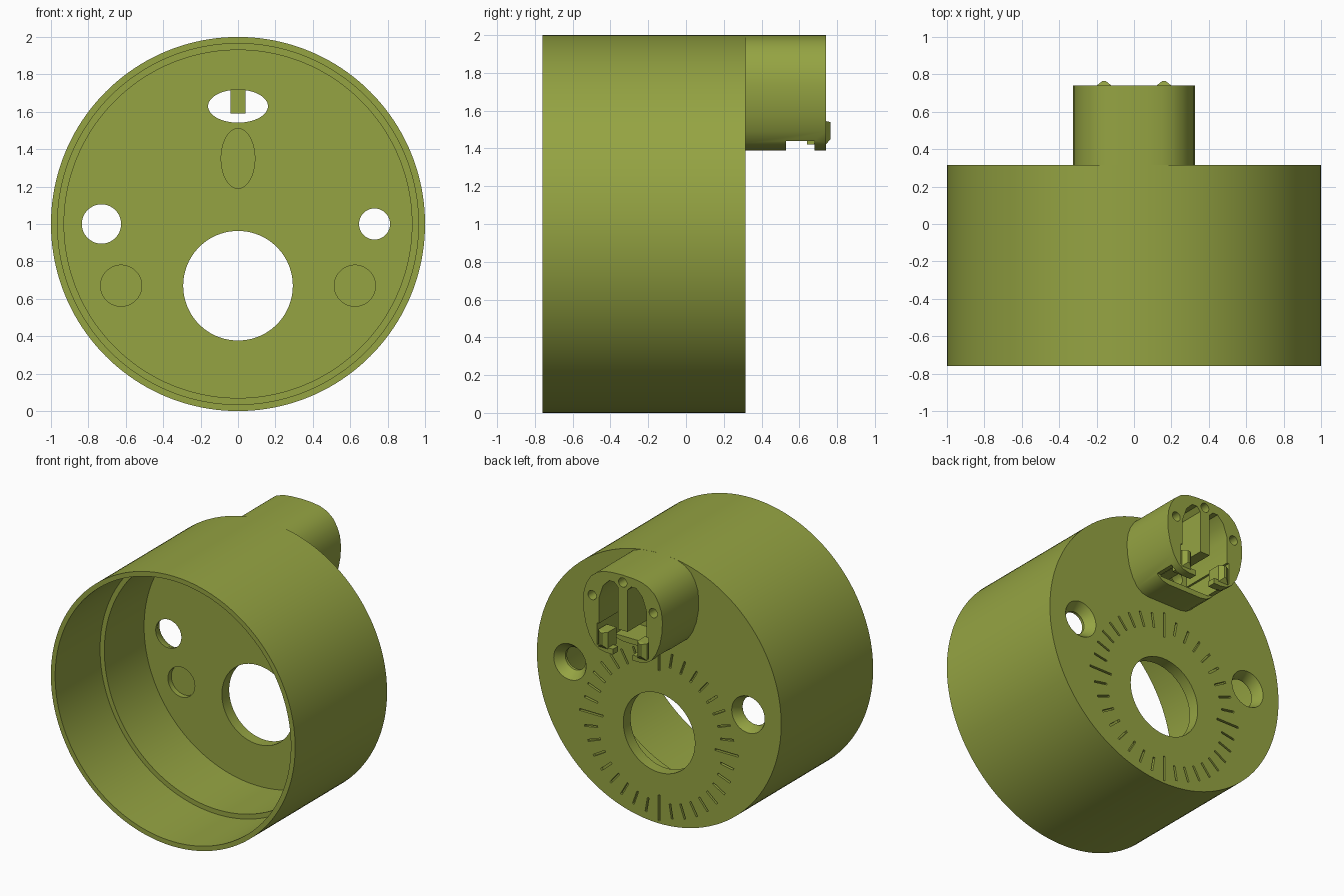
import bpy, bmesh, math

if "Cube" in bpy.data.objects:
    bpy.data.objects.remove(bpy.data.objects["Cube"])

olive = bpy.data.materials.new("olive")
olive.diffuse_color = (0.30, 0.37, 0.055, 1)
olive.use_nodes = True
olive.node_tree.nodes["Principled BSDF"].inputs["Base Color"].default_value = olive.diffuse_color

FRONT, BACK, FLOOR, TOP_Y = -0.76, 0.315, 0.23, 0.74


def add_prism(bm, near, far, y0, y1):
    """Solid between outline near at y0 and outline far at y1."""
    a = [bm.verts.new((x, y0, z)) for x, z in near]
    b = [bm.verts.new((x, y1, z)) for x, z in far]
    n = len(a)
    bm.faces.new(a)
    bm.faces.new(b[::-1])
    for i in range(n):
        j = (i + 1) % n
        bm.faces.new((a[j], a[i], b[i], b[j]))


def finish(name, bm):
    bmesh.ops.recalc_face_normals(bm, faces=bm.faces[:])
    me = bpy.data.meshes.new(name)
    bm.to_mesh(me)
    bm.free()
    me.materials.append(olive)
    ob = bpy.data.objects.new(name, me)
    bpy.context.collection.objects.link(ob)
    return ob


def prism(name, pts, y0, y1, far=None):
    bm = bmesh.new()
    add_prism(bm, pts, far or pts, y0, y1)
    return finish(name, bm)


def oval(x, z, rx, rz=None, n=64):
    rz = rz or rx
    return [(x + rx * math.cos(2 * math.pi * i / n),
             z + rz * math.sin(2 * math.pi * i / n)) for i in range(n)]


def rect(x0, x1, z0, z1):
    return [(x0, z0), (x1, z0), (x1, z1), (x0, z1)]


def cut(target, cutter):
    mod = target.modifiers.new("cut", 'BOOLEAN')
    mod.operation, mod.solver, mod.object = 'DIFFERENCE', 'EXACT', cutter
    bpy.context.view_layer.objects.active = target
    bpy.ops.object.modifier_apply(modifier=mod.name)
    bpy.data.objects.remove(cutter)


def smooth(ob):
    bpy.ops.object.select_all(action='DESELECT')
    ob.select_set(True)
    bpy.context.view_layer.objects.active = ob
    bpy.ops.object.shade_smooth_by_angle(angle=math.radians(30))


# Cup-shaped housing with a stepped inner wall
housing = prism("housing", oval(0, 1, 1, n=160), FRONT, BACK)
cut(housing, prism("cavity", oval(0, 1, 0.93, n=160), FRONT - 0.1, FLOOR))
cut(housing, prism("lip_step", oval(0, 1, 0.965, n=160), FRONT - 0.1, -0.235))

# Main opening and cable opening
cut(housing, prism("main_hole", oval(0, 0.67, 0.293, n=96), 0.1, 0.5))
cut(housing, prism("cable_hole", oval(0, 1.63, 0.16, 0.088), 0.1, 0.5))

# Countersunk screw holes
for x, r in ((-0.73, 0.105), (0.73, 0.083)):
    cut(housing, prism("screw_hole", oval(x, 1, r), 0.1, 0.5))
    cut(housing, prism("countersink", oval(x, 1, r), 0.25, 0.325,
                       oval(x, 1, 0.14)))

# Shallow recesses in the floor
for x, z, rx, rz in ((-0.625, 0.67, 0.11, 0.11), (0.625, 0.67, 0.11, 0.11),
                     (0, 1.35, 0.09, 0.16)):
    cut(housing, prism("recess", oval(x, z, rx, rz), 0.1, FLOOR + 0.04))

# Engraved dial marks around the main opening
bm = bmesh.new()
for i in range(36):
    t = math.radians(10 * i)
    r0, r1 = (0.46, 0.65) if i % 9 == 0 else (0.51, 0.62)
    c, s, w = math.cos(t), math.sin(t), 0.007
    pts = [(r * c - k * w * s, 0.67 + r * s + k * w * c)
           for r, k in ((r0, -1), (r1, -1), (r1, 1), (r0, 1))]
    add_prism(bm, pts, pts, BACK - 0.02, BACK + 0.05)
cut(housing, finish("dial_marks", bm))
smooth(housing)

# Connector block, its crown following the housing rim
half = [(0.08, 1.997), (0.15, 1.988), (0.21, 1.965), (0.26, 1.925),
        (0.295, 1.87), (0.317, 1.81), (0.325, 1.74), (0.322, 1.66),
        (0.305, 1.57), (0.275, 1.49), (0.235, 1.43), (0.19, 1.40),
        (0.14, 1.39)]
outline = [(0, 2.0)] + half + [(-x, z) for x, z in half[::-1]]
block = prism("connector_block", outline, BACK, TOP_Y)

# Two tall slots separated by a rib, joined by a wide chamber below
for s in (-1, 1):
    slot = [(s * x, z) for x, z in ((0.04, 1.5), (0.04, 1.90), (0.07, 1.93),
                                    (0.11, 1.93), (0.16, 1.88), (0.195, 1.78),
                                    (0.195, 1.5))]
    cut(block, prism("slot", slot, 0.2, 0.9))
cut(block, prism("chamber", rect(-0.21, 0.21, 1.43, 1.59), 0.2, 0.9))
cut(block, prism("underside_notch", rect(-0.4, 0.4, 1.3, 1.44), 0.53, 0.68))
cut(block, prism("rear_gap", rect(-0.08, 0.08, 1.3, 1.5), 0.6, 0.9))

# Small screw holes in the block face
for x, z in ((0, 1.945), (-0.25, 1.785), (0.25, 1.785)):
    cut(block, prism("pin_hole", oval(x, z, 0.034, n=24), 0.5, 0.9))
smooth(block)

# Latch arms with pointed tips
for s, side in ((-1, "left"), (1, "right")):
    x = s * 0.16
    prism("latch_arm_" + side, rect(x - 0.04, x + 0.04, 1.42, 1.545),
          0.64, TOP_Y)
    prism("latch_tip_" + side, rect(x - 0.04, x + 0.04, 1.42, 1.545),
          TOP_Y, 0.765, rect(x - 0.008, x + 0.008, 1.45, 1.54))
